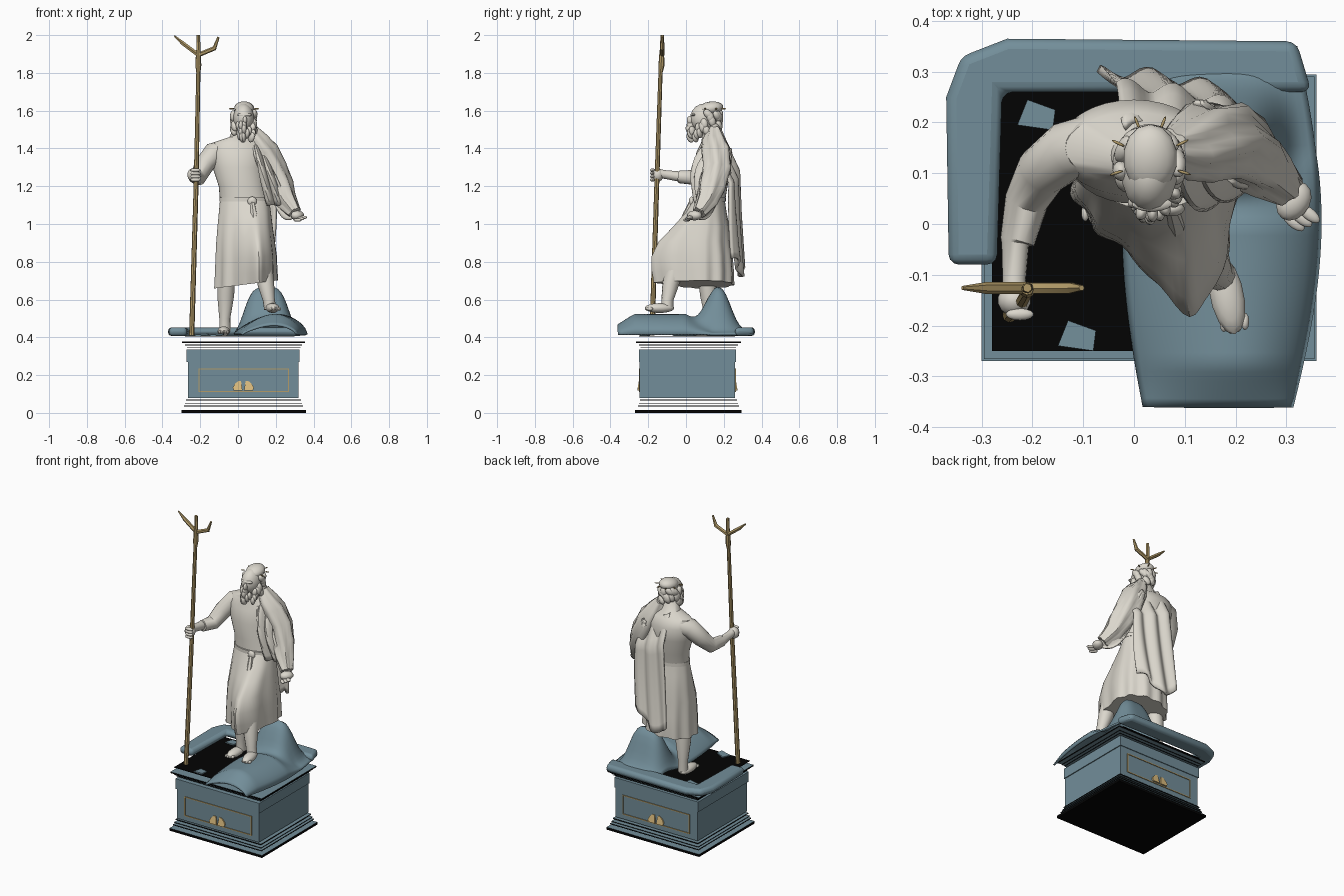
import bpy, bmesh, math, random
from mathutils import Vector, Matrix

random.seed(4)
if "Cube" in bpy.data.objects:
    bpy.data.objects.remove(bpy.data.objects["Cube"])


def material(name, r, g, b):
    m = bpy.data.materials.new(name)
    m.use_nodes = True
    m.diffuse_color = (r, g, b, 1)
    m.node_tree.nodes["Principled BSDF"].inputs["Base Color"].default_value = (r, g, b, 1)
    return m


STONE = material("pale_stone", 0.71, 0.68, 0.61)
BLUE = material("blue_grey_rock", 0.17, 0.27, 0.32)
GOLD = material("dull_gold", 0.45, 0.33, 0.14)
BRASS = material("light_brass", 0.72, 0.51, 0.21)
BLACK = material("black", 0.001, 0.001, 0.001)
made = []


def finish(name, bm, *mats):
    bmesh.ops.recalc_face_normals(bm, faces=bm.faces)
    me = bpy.data.meshes.new(name)
    bm.to_mesh(me)
    bm.free()
    for m in mats:
        me.materials.append(m)
    ob = bpy.data.objects.new(name, me)
    bpy.context.collection.objects.link(ob)
    made.append(ob)
    return ob


def skin(name, rings, mat):
    """Join equal rings of points into a closed body."""
    bm = bmesh.new()
    loops = [[bm.verts.new(p) for p in ring] for ring in rings]
    n = len(loops[0])
    for a, b in zip(loops, loops[1:]):
        for i in range(n):
            j = (i + 1) % n
            bm.faces.new((a[i], a[j], b[j], b[i]))
    bm.faces.new(loops[0])
    bm.faces.new(loops[-1])
    return finish(name, bm, mat)


def loft(name, rows, mat, n=32, folds=0, depth=0.0, tilt=0.0):
    """Horizontal ellipses (x, y, z, rx, ry, knee push); folds deepen downwards."""
    rings = []
    for k, (x, y, z, rx, ry, push) in enumerate(rows):
        ring = []
        for i in range(n):
            a = math.tau * i / n
            f = 1 + depth * k / len(rows) * math.cos(folds * a)
            px = rx * f * math.cos(a)
            knee = push * max(0, -math.sin(a)) ** .5 * math.exp(-((x + px - .135) / .1) ** 2)
            ring.append((x + px, y + ry * f * math.sin(a) - knee, z + tilt * px * k / len(rows)))
        rings.append(ring)
    return skin(name, rings, mat)


def sweep(name, rows, mat, n=12, folds=0, depth=0.0):
    """Round section along a path of (x, y, z, radius), without twist."""
    pts = [Vector(r[:3]) for r in rows]
    rings, u = [], Vector((0.6, 0.5, 0.62))
    for k, p in enumerate(pts):
        t = (pts[min(k + 1, len(pts) - 1)] - pts[max(k - 1, 0)]).normalized()
        u = (u - t * u.dot(t)).normalized()
        v = t.cross(u)
        ring = []
        for i in range(n):
            a = math.tau * i / n
            r = rows[k][3] * (1 + depth * math.cos(folds * a + k))
            ring.append(p + r * (u * math.cos(a) + v * math.sin(a)))
        rings.append(ring)
    return skin(name, rings, mat)


def blob(name, loc, size, mat=STONE, turn=0.0, tip=0.0):
    bm = bmesh.new()
    bmesh.ops.create_uvsphere(bm, u_segments=14, v_segments=9, radius=1)
    rot = Matrix.Rotation(turn, 4, "Z") @ Matrix.Rotation(tip, 4, "X")
    bm.transform(Matrix.Translation(loc) @ rot @ Matrix.Diagonal((*size, 1)))
    return finish(name, bm, mat)


def box(name, x0, x1, y0, y1, z0, z1, *mats):
    bm = bmesh.new()
    bmesh.ops.create_cube(bm, size=1)
    bm.transform(Matrix.Translation(((x0 + x1) / 2, (y0 + y1) / 2, (z0 + z1) / 2))
                 @ Matrix.Diagonal((x1 - x0, y1 - y0, z1 - z0, 1)))
    return finish(name, bm, *mats)


def prism(name, outline, base, push, mat):
    """Outline points extruded along push; base maps 2D to 3D."""
    bm = bmesh.new()
    f = bm.faces.new([bm.verts.new(base(a, b)) for a, b in outline])
    top = bmesh.ops.extrude_face_region(bm, geom=[f])["geom"]
    bmesh.ops.translate(bm, vec=push, verts=[e for e in top if isinstance(e, bmesh.types.BMVert)])
    return finish(name, bm, mat)


def sheet(name, fn, nu, nv, mat, thick):
    bm = bmesh.new()
    g = [[bm.verts.new(fn(i / nu, j / nv)) for i in range(nu + 1)] for j in range(nv + 1)]
    for j in range(nv):
        for i in range(nu):
            bm.faces.new((g[j][i], g[j][i + 1], g[j + 1][i + 1], g[j + 1][i]))
    ob = finish(name, bm, mat)
    mod = ob.modifiers.new("thickness", "SOLIDIFY")
    mod.thickness, mod.offset = thick, 0


# Pedestal: body, crown and separate thin mouldings
box("pedestal_body", -.265, .32, -.245, .26, .08, .28, BLUE)
box("pedestal_crown", -.272, .326, -.25, .265, .27, .335, BLUE)
for k, (z, t, inset) in enumerate([(0, .016, 0), (.033, .006, .015), (.049, .004, .02), (.066, .006, .026),
                                   (.346, .004, .03), (.357, .004, .02), (.371, .008, .004)]):
    plate = box(f"moulding_{k}", inset - .3, .36 - inset, inset - .27, .295 - inset, z, z + t, BLUE, BLACK)
    for f in plate.data.polygons:
        if abs(f.normal.z) < .5 or (k == 0 and f.normal.z < 0):
            f.material_index = 1
box("dark_floor", -.28, .3, -.25, .26, .404, .408, BLACK)

# Gold panel frame and split shell on the front and back
fan = [(.004, 0), (.05, 0), (.056, .015), (.045, .035), (.028, .05), (.012, .05)]
for side, y, out in (("front", -.246, -1), ("back", .261, 1)):
    for part, x0, x1, z0, z1 in (("top", -.21, .27, .23, .236), ("bottom", -.21, .27, .11, .116),
                                 ("end_a", -.21, -.204, .11, .236), ("end_b", .264, .27, .11, .236)):
        box(f"{side}_frame_{part}", x0, x1, y - .003, y + .003, z0, z1, GOLD)
    for hand, s in (("right", -1), ("left", 1)):
        prism(f"{side}_shell_{hand}", fan, lambda a, b: (.028 + s * a, y + out * (.012 - .16 * b), .118 + b),
              (0, -.009 * out, 0), BRASS)

# Rock ledge round the back and right edges
outline = [(-.365, -.08), (-.37, .25), (-.34, .33), (-.25, .365), (.32, .36), (.35, .26), (-.26, .26), (-.27, -.08)]
ledge = prism("rock_ledge", outline, lambda a, b: (a, b, .407), (0, 0, .046), BLUE)
bev = ledge.modifiers.new("soft_edges", "BEVEL")
bev.width, bev.segments = .02, 3


# Rock slab with a round mound behind the raised foot
def rock(u, v):
    y = -.36 + .71 * v
    x0 = .02 - .04 * math.sin(math.pi * v)
    x1 = .31 + .05 * math.sin(math.pi * v) + .01 * v
    x = x0 + (x1 - x0) * u
    across = math.sin(math.pi * u ** 1.3) ** .6 if 0 < u < 1 else 0
    front = min(1, .4 + 5 * v) * min(1, max(0, (.7 - v) / .2))
    mound = .235 * math.exp(-((x - .15) / .125) ** 4 - abs((y - .17) / .082) ** 2.2)
    return x, y, .415 + .09 * across * front + mound + .013 * across


sheet("rock_slab", rock, 28, 40, BLUE, .01)
shard = [(-.04, -.02), (.03, -.03), (.035, .01), (-.02, .03)]
for k, (x, y) in enumerate([(-.19, .215), (-.11, -.22)]):
    prism(f"floor_shard_{k}", shard, lambda a, b: (x + a, y + b, .405 + .1 * (a + .04)), (0, 0, .008), BLUE)

# Trident
sweep("trident_pole", [(-.245, -.18, .41, .014), (-.222, -.155, 1.2, .013), (-.21, -.135, 1.8, .011),
                       (-.21, -.13, 1.84, .016), (-.21, -.128, 1.92, .012)], GOLD, 8)
for tip, path in (("centre", [(-.21, 1.9, .012), (-.21, 1.96, .011), (-.21, 2, .009)]),
                  ("right", [(-.21, 1.895, .012), (-.29, 1.955, .012), (-.338, 1.997, .004)]),
                  ("left", [(-.21, 1.895, .012), (-.125, 1.93, .012), (-.103, 1.99, .006)])):
    sweep(f"trident_prong_{tip}", [(x, -.126, z, r) for x, z, r in path], GOLD, 6)

# Torso, belt and skirt with the raised knee pushing forward
loft("torso", [(.035, .12, 1.1, .128, .083, 0), (.02, .13, 1.2, .122, .09, 0), (0, .14, 1.3, .135, .1, 0),
               (0, .15, 1.38, .148, .095, 0), (0, .15, 1.43, .135, .07, 0), (.015, .135, 1.46, .06, .05, 0),
               (.025, .115, 1.52, .045, .045, 0)], STONE)
loft("belt", [(.035, .12, z, .134, .091, 0) for z in (1.118, 1.14)], STONE)
blob("belt_knot", (.075, .03, 1.12), (.025, .015, .025))
sweep("belt_tail", [(.075, .03, 1.12, .012), (.085, 0, 1.05, .018), (.085, -.04, .98, .006)], STONE, 6)
loft("skirt", [(.035, .12, 1.13, .13, .085, 0), (.035, .115, 1.06, .138, .1, .03), (.035, .11, .98, .146, .12, .085),
               (.037, .1, .9, .154, .135, .14), (.04, .1, .82, .16, .145, .165), (.04, .1, .74, .162, .15, .155),
               (.04, .1, .68, .164, .15, .14)], STONE, 72, 11, .06, .15)

# Legs and feet
sweep("right_leg", [(-.06, .1, .8, .05), (-.065, .12, .62, .046), (-.07, .13, .5, .03), (-.07, .13, .43, .03)], STONE)
blob("right_foot", (-.075, .085, .432), (.034, .08, .026))
sweep("left_leg", [(.13, -.05, .8, .05), (.148, -.082, .68, .044), (.163, -.098, .6, .032), (.17, -.1, .55, .032)], STONE)
blob("left_foot", (.183, -.14, .555), (.034, .08, .026), STONE, .2)
for name, x, y, z in (("right", -.075, .018, .428), ("left", .198, -.2, .551)):
    for i in range(4):
        blob(f"{name}_toe_{i}", (x + .014 * (i - 1.5), y + .004 * abs(i - 1), z), (.008, .017, .01))

# Right arm holding the pole
sweep("right_arm", [(-.07, .16, 1.385, .06), (-.13, .145, 1.375, .058), (-.18, .105, 1.31, .052),
                    (-.212, .045, 1.245, .043), (-.23, -.035, 1.25, .034), (-.234, -.04, 1.252, .027),
                    (-.236, -.11, 1.262, .023), (-.234, -.135, 1.265, .024)], STONE, 16)
blob("right_hand", (-.236, -.15, 1.26), (.033, .032, .036))
for i in range(4):
    blob(f"right_finger_{i}", (-.225, -.178, 1.285 - .017 * i), (.028, .012, .01))

# Left arm wrapped in the cloak
sweep("left_sleeve", [(.07, .15, 1.5, .035), (.1, .15, 1.44, .06), (.135, .16, 1.38, .075), (.18, .165, 1.29, .075),
                      (.22, .14, 1.2, .07), (.255, .11, 1.12, .055), (.3, .07, 1.06, .035)], STONE, 30, 6, .12)
blob("left_hand", (.315, .045, 1.045), (.032, .042, .026), STONE, -.6)
for i in range(3):
    blob(f"left_finger_{i}", (.345 - .015 * i, .02 - .008 * i, 1.035 - .007 * i), (.012, .026, .009), STONE, .9)


# Cloak down the back, its fold over the shoulder and its drape on the arm
def cloak(u, v):
    x = -.02 - .05 * v * (1 - u) + .2 * u + .02 * math.sin(3 * v) * u
    y = .19 + .075 * min(1, 4 * v) + .03 * v * v + .013 * math.sin(15 * u + 2 * v)
    return x, y - .04 * u * u, 1.46 - .11 * u * (1 - v) - (.69 + .05 * math.sin(5 * u)) * v


def sash(u, v):
    x = .055 + .08 * u + .1 * v + .03 * v * u
    y = .06 + .04 * u - .03 * math.sin(math.pi * v) + .012 * math.sin(14 * u + 3 * v)
    return x, y + .1 * (1 - v) ** 4, 1.5 - .4 * v - .1 * u * (1 - v)


def sleeve_drape(u, v):
    return (.13 + .19 * v + .012 * math.sin(12 * u), .24 - .15 * v - .05 * u * v,
            1.4 - .32 * v - (.04 + .14 * math.sin(math.pi * v)) * u)


sheet("back_cloak", cloak, 24, 16, STONE, .016)
sheet("front_sash", sash, 16, 12, STONE, .014)
sheet("sleeve_drape", sleeve_drape, 16, 12, STONE, .01)

# Head with face, beard, curls and a few gold sprigs
blob("head", (.03, .1, 1.56), (.056, .078, .078))
blob("crown_of_head", (.032, .13, 1.612), (.054, .068, .036), STONE, 0, .15)
blob("nose", (.037, .022, 1.55), (.011, .018, .022))
blob("brow", (.035, .04, 1.578), (.04, .016, .01))
for i in range(26):
    a = math.pi * (i / 25) * 1.3 - .45
    blob(f"curl_{i}", (.03 + .056 * math.cos(a), .115 + .065 * math.sin(a), 1.49 + .1 * random.random()),
         (.017, .02, .03), STONE, a, random.random())
for i in range(18):
    a = random.uniform(-1, 1)
    blob(f"beard_lock_{i}", (.036 + .043 * a, .018 + .045 * a * a + .02 * random.random(),
                             1.455 + .065 * random.random()), (.013, .02, .028), STONE, a, .4)
for i in range(6):
    a = i * .75 - .3
    blob(f"sprig_{i}", (.032 + .07 * math.cos(a), .125 + .08 * math.sin(a), 1.61), (.014, .003, .004), GOLD, a)

# Smooth shading with kept edges
bpy.ops.object.select_all(action="DESELECT")
for ob in made:
    ob.select_set(True)
bpy.context.view_layer.objects.active = made[0]
bpy.ops.object.shade_smooth_by_angle(angle=math.radians(40))
